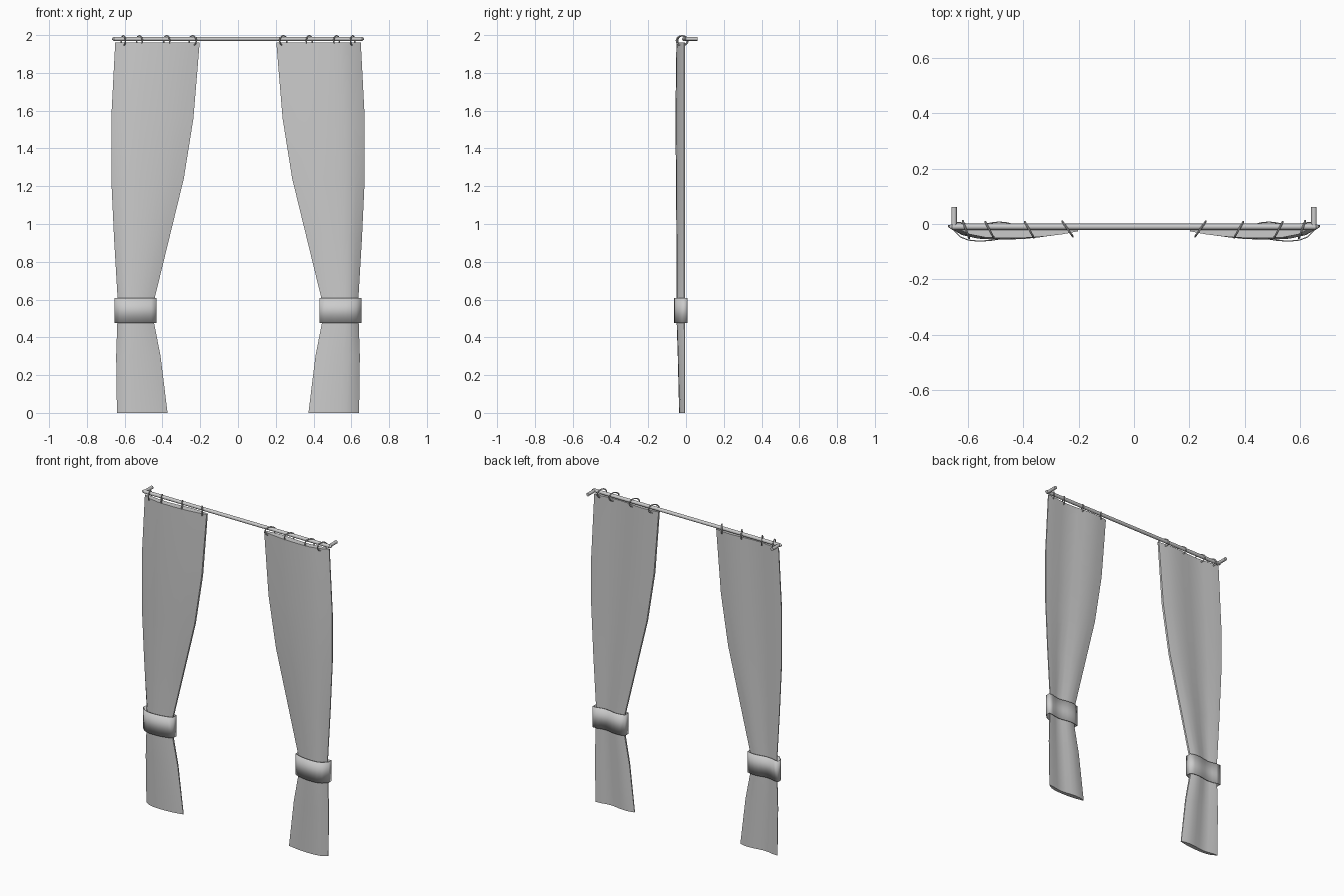
import bpy, bmesh, math
from mathutils import Vector

if "Cube" in bpy.data.objects:
    bpy.data.objects.remove(bpy.data.objects["Cube"])


def finish(name, bm, mirror=True, thickness=0):
    bmesh.ops.recalc_face_normals(bm, faces=bm.faces[:])
    me = bpy.data.meshes.new(name)
    bm.to_mesh(me)
    bm.free()
    ob = bpy.data.objects.new(name, me)
    bpy.context.collection.objects.link(ob)
    if thickness:
        s = ob.modifiers.new("Solidify", 'SOLIDIFY')
        s.thickness, s.offset = thickness, 0
    if mirror:
        ob.modifiers.new("Mirror", 'MIRROR').use_clip = False
    bpy.ops.object.select_all(action='DESELECT')
    ob.select_set(True)
    bpy.context.view_layer.objects.active = ob
    bpy.ops.object.shade_smooth_by_angle(angle=math.radians(40))
    return ob


def bridge(bm, rows, caps=False):
    rings = [[bm.verts.new(p) for p in r] for r in rows]
    for a, b in zip(rings, rings[1:]):
        n = len(a)
        for i in range(n):
            j = (i + 1) % n
            bm.faces.new((a[i], a[j], b[j], b[i]))
    if caps:
        # close front to back in strips so the bowed outline stays clean
        for r in (rings[0], rings[-1]):
            n = len(r)
            for i in range(n // 2 - 1):
                bm.faces.new((r[i], r[i + 1], r[n - 2 - i], r[n - 1 - i]))


# depth of the cloth front and back, from the inner edge to the outer edge
FRONT = [-.027, -.038, -.045, -.050, -.052, -.052, -.049, -.038, -.010]
BACK = [-.014, -.006, -.004, -.007, -.013, -.016, -.013, -.006, -.004]


def section(z, xin, xout, depth, grow=0.0):
    n = len(FRONT) - 1
    xs = [xin + (xout - xin) * i / n for i in range(n + 1)]
    front = [Vector((x, f * depth - grow, z)) for x, f in zip(xs, FRONT)]
    back = [Vector((x, b + grow, z)) for x, b in zip(xs, BACK)]
    return front + back[::-1]


# curtain panels: z, inner x, outer x, front depth factor
levels = [(0, .373, .641, .70), (.3, .41, .645, .84), (.48, .445, .639, .95),
          (.6, .443, .637, .95), (.92, .365, .656, .98), (1.24, .287, .671, 1.02),
          (1.56, .236, .671, 1.08), (1.96, .203, .65, .98)]
bm = bmesh.new()
bridge(bm, [section(*l) for l in levels], caps=True)
finish("curtain", bm)

# tieback bands: closed loops that follow the cloth
bm = bmesh.new()
bridge(bm, [section(z, .433, .653, .96, .011) for z in (.477, .609)])
finish("tieback_band", bm, thickness=0.004)


def rod(bm, a, b, r1, r2, seg=16):
    a, b = Vector(a), Vector(b)
    d = b - a
    mat = d.to_track_quat('Z', 'Y').to_matrix().to_4x4()
    mat.translation = (a + b) / 2
    bmesh.ops.create_cone(bm, cap_ends=True, segments=seg, radius1=r1,
                          radius2=r2, depth=d.length, matrix=mat)


# curtain rod
bm = bmesh.new()
rod(bm, (-.657, -.01, 1.98), (.657, -.01, 1.98), .011, .011)
finish("curtain_rod", bm, mirror=False)

# end caps and wall brackets
bm = bmesh.new()
rod(bm, (.657, -.01, 1.98), (.668, -.01, 1.98), .011, .003)
finish("rod_end_cap", bm)
bm = bmesh.new()
rod(bm, (.65, -.01, 1.98), (.65, .062, 1.98), .01, .01)
finish("wall_bracket", bm)

# hanging rings, each turned a little about the vertical
for x, y, turn in ((.24, -.018, 35), (.378, -.021, 30), (.522, -.021, 28), (.607, -.02, 20)):
    bm = bmesh.new()
    rows = []
    t = math.radians(turn)
    for i in range(25):
        a = 2 * math.pi * i / 24
        row = []
        for j in range(8):
            b = 2 * math.pi * j / 8
            r = .026 + .0035 * math.cos(b)
            v, w = r * math.cos(a) * 1.25, .0035 * math.sin(b)
            row.append((x + w * math.cos(t) + v * math.sin(t),
                        y - w * math.sin(t) + v * math.cos(t),
                        1.9705 + r * math.sin(a)))
        rows.append(row)
    bridge(bm, rows)
    bmesh.ops.remove_doubles(bm, verts=bm.verts[:], dist=1e-5)
    finish("curtain_ring", bm)
